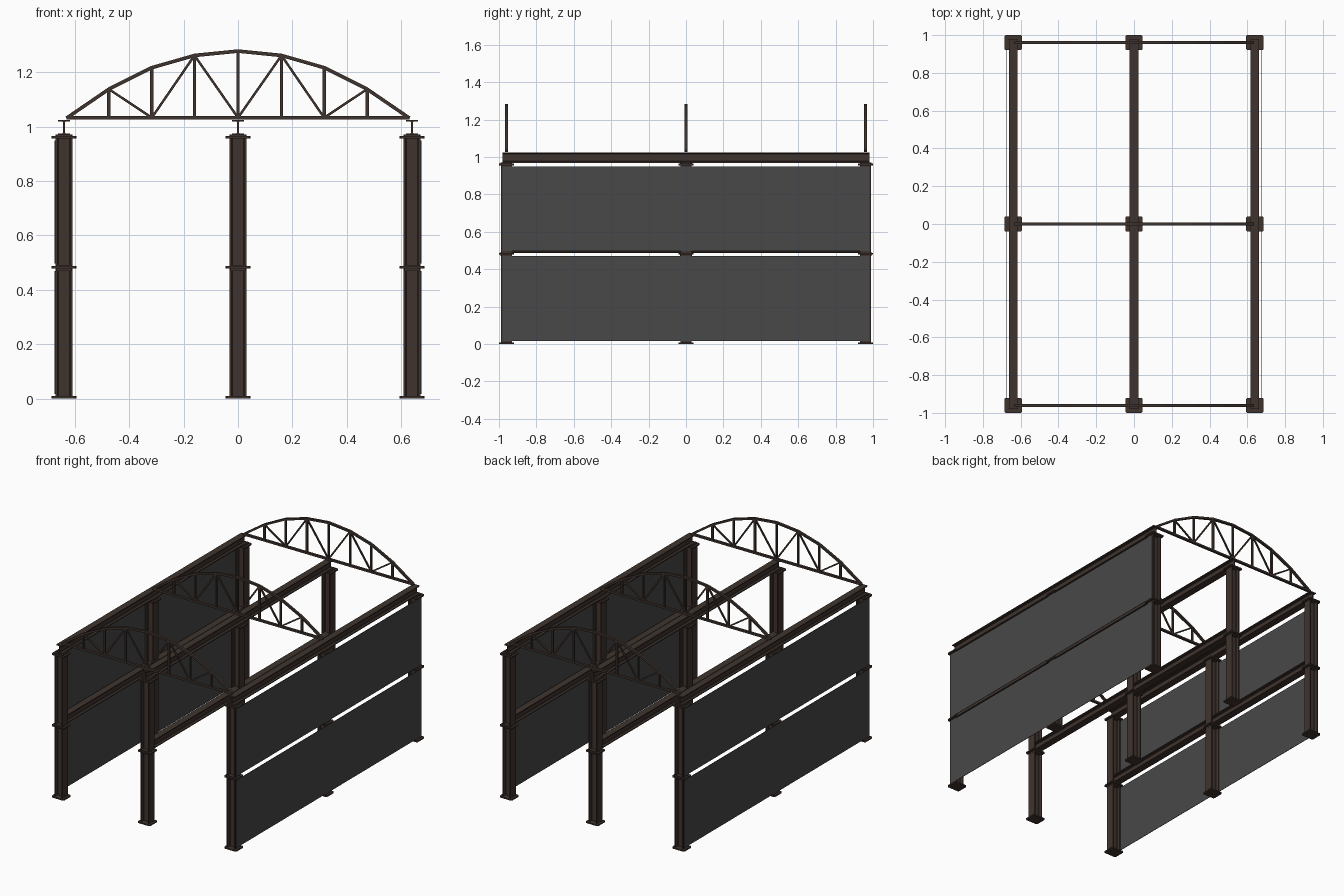
import bpy, bmesh, math
from mathutils import Vector, Matrix

if "Cube" in bpy.data.objects:
    bpy.data.objects.remove(bpy.data.objects["Cube"])


def material(name, rgb):
    m = bpy.data.materials.new(name)
    m.diffuse_color = (*rgb, 1)
    m.use_nodes = True
    m.node_tree.nodes["Principled BSDF"].inputs["Base Color"].default_value = m.diffuse_color
    return m


STEEL = material("brown_steel", (0.050, 0.034, 0.027))
PANEL = material("grey_cladding", (0.065, 0.065, 0.065))


def add_prism(bm, profile, start, u, v, sweep):
    """Extrude a 2D profile (u, v axes) from start along the sweep vector."""
    start, u, v, sweep = map(Vector, (start, u, v, sweep))
    a = [bm.verts.new(start + u * p + v * q) for p, q in profile]
    b = [bm.verts.new(w.co + sweep) for w in a]
    n = len(a)
    bm.faces.new(a[::-1])
    bm.faces.new(b)
    for i in range(n):
        bm.faces.new((a[i], a[(i + 1) % n], b[(i + 1) % n], b[i]))


def finish(name, bm, mat):
    bmesh.ops.recalc_face_normals(bm, faces=bm.faces)
    me = bpy.data.meshes.new(name)
    bm.to_mesh(me)
    bm.free()
    me.materials.append(mat)
    ob = bpy.data.objects.new(name, me)
    bpy.context.collection.objects.link(ob)
    return ob


def rect(w, h, c=0.0):
    """Rectangle of half sizes w, h with optional cut corners."""
    if not c:
        return [(-w, -h), (w, -h), (w, h), (-w, h)]
    return [(-w + c, -h), (w - c, -h), (w, -h + c), (w, h - c),
            (w - c, h), (-w + c, h), (-w, h - c), (-w, -h + c)]


def i_profile(w, h, flange, web, fillet):
    """I section: half width w, half height h, with chamfered web roots."""
    q = h - flange
    right = [(w, -h), (w, -q), (web + fillet, -q), (web, -q + fillet),
             (web, q - fillet), (web + fillet, q), (w, q), (w, h)]
    return right + [(-x, y) for x, y in reversed(right)]


X, Y, Z = (1, 0, 0), (0, 1, 0), (0, 0, 1)
ROWS = (-0.64, 0.0, 0.64)
FRAMES = (-0.96, 0.0, 0.96)
ROW_NAMES = ("left", "middle", "right")
FRAME_NAMES = ("front", "centre", "back")

# Columns: two H-section storeys with base, mid and cap plates
for x, rn in zip(ROWS, ROW_NAMES):
    for y, fn in zip(FRAMES, FRAME_NAMES):
        bm = bmesh.new()
        column = i_profile(0.029, 0.031, 0.007, 0.004, 0.003)
        for z0, z1 in ((0.008, 0.479), (0.487, 0.957)):
            add_prism(bm, column, (x, y, z0), Y, X, (0, 0, z1 - z0))
        finish(f"{rn}_{fn}_column", bm, STEEL)

        bm = bmesh.new()
        for z0, t in ((0, 0.009), (0.478, 0.009), (0.956, 0.009)):
            add_prism(bm, rect(0.046, 0.04, 0.006), (x, y, z0), X, Y, (0, 0, t))
        for z0, t in ((0.470, 0.008), (0.487, 0.005), (0.965, 0.006)):
            add_prism(bm, rect(0.032, 0.031, 0.004), (x, y, z0), X, Y, (0, 0, t))
        finish(f"{rn}_{fn}_plates", bm, STEEL)

# Long I-beams at mid and top level
for x, rn in zip(ROWS, ROW_NAMES):
    for level, zc, half in (("mid", 0.515, 0.955), ("top", 0.997, 0.98)):
        bm = bmesh.new()
        add_prism(bm, i_profile(0.0225, 0.028, 0.006, 0.003, 0.003),
                  (x, -half, zc), X, Z, (0, 2 * half, 0))
        finish(f"{rn}_{level}_beam", bm, STEEL)

# Cladding panels on both long outer sides
for s, side in ((-1, "left"), (1, "right")):
    for level, z0, z1 in (("lower", 0.017, 0.47), ("upper", 0.497, 0.95)):
        bm = bmesh.new()
        add_prism(bm, rect(0.0015, 0.98), (s * 0.6735, 0, z0), X, Y, (0, 0, z1 - z0))
        finish(f"{side}_{level}_panel", bm, PANEL)

# Bowstring roof trusses
ARCH = [(0, 1.278), (0.16, 1.262), (0.317, 1.217), (0.475, 1.138), (0.63, 1.032)]
LOW = 1.033


def add_bar(bm, y, p, q, width, depth, extend=0.0):
    """Straight truss bar between two (x, z) points."""
    a, b = Vector((p[0], y, p[1])), Vector((q[0], y, q[1]))
    d = (b - a).normalized()
    a, b = a - d * extend, b + d * extend
    add_prism(bm, rect(width / 2, depth / 2), a, d.cross(Vector(Y)), Y, b - a)


for y, fn in zip(FRAMES, FRAME_NAMES):
    bm = bmesh.new()
    add_bar(bm, y, (-0.63, LOW), (0.63, LOW), 0.013, 0.016)
    add_bar(bm, y, (0, LOW), ARCH[0], 0.010, 0.012)
    for s in (-1, 1):
        top = [(s * px, pz) for px, pz in ARCH]
        low = [(px, LOW) for px, _ in top]
        for i in range(4):
            add_bar(bm, y, top[i], top[i + 1], 0.013, 0.016, 0.001)
        for i in (1, 2, 3):
            add_bar(bm, y, low[i], top[i], 0.012, 0.012)
        for p, q in ((low[0], top[1]), (top[1], low[2]), (low[2], top[3])):
            add_bar(bm, y, p, q, 0.009, 0.009)
    finish(f"{fn}_roof_truss", bm, STEEL)
